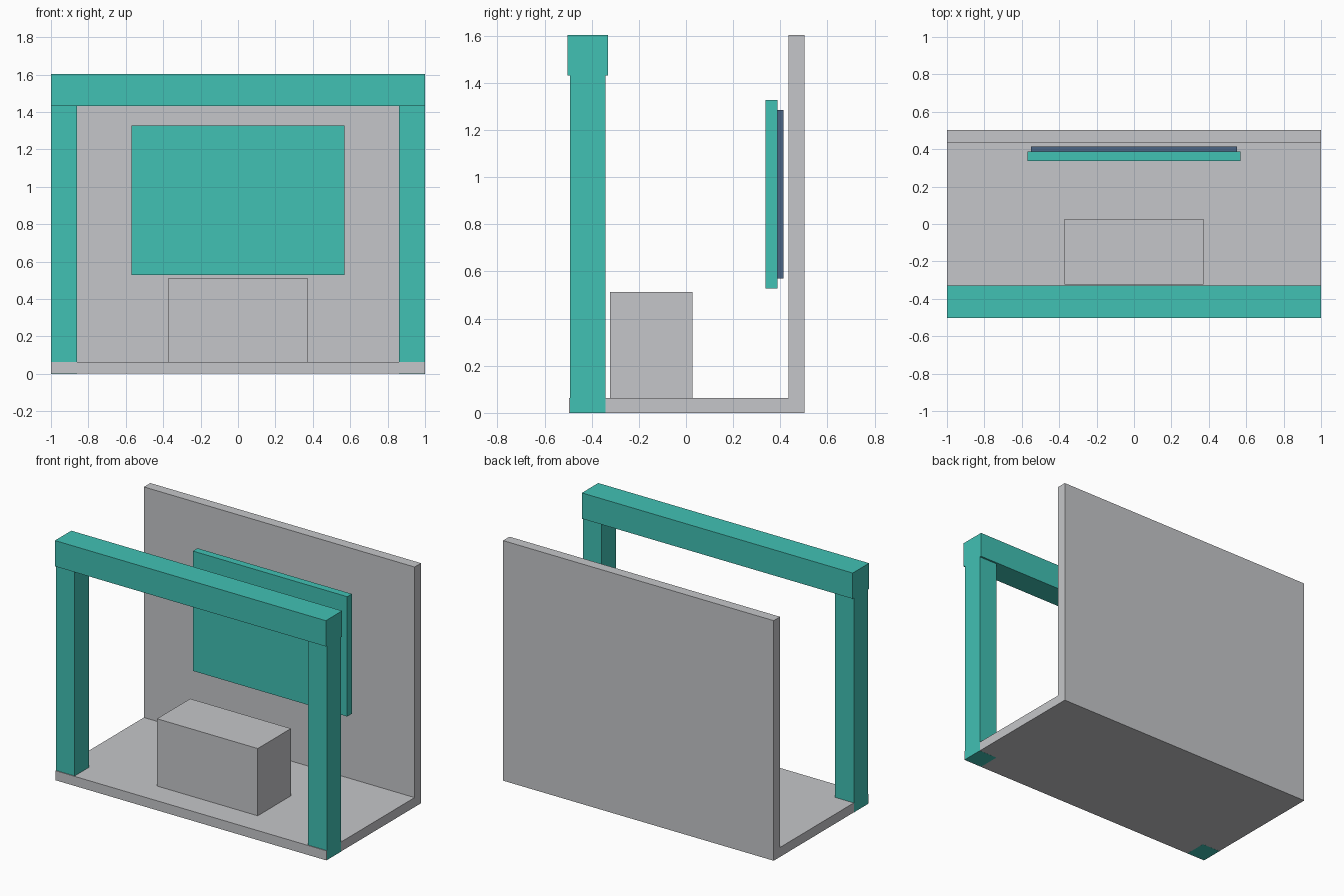
import bpy
import bmesh

if "Cube" in bpy.data.objects:
    bpy.data.objects.remove(bpy.data.objects["Cube"])


def material(name, color):
    m = bpy.data.materials.new(name)
    m.diffuse_color = (*color, 1.0)
    m.use_nodes = True
    m.node_tree.nodes["Principled BSDF"].inputs["Base Color"].default_value = m.diffuse_color
    return m


grey = material("light grey", (0.56, 0.565, 0.585))
teal = material("teal", (0.053, 0.533, 0.456))
slate = material("slate blue", (0.07, 0.13, 0.23))


def prism(name, profile, x0, x1, mat):
    """Extrude a (y, z) profile along x."""
    bm = bmesh.new()
    face = bm.faces.new([bm.verts.new((x0, y, z)) for y, z in profile])
    result = bmesh.ops.extrude_face_region(bm, geom=[face])
    moved = [v for v in result["geom"] if isinstance(v, bmesh.types.BMVert)]
    bmesh.ops.translate(bm, verts=moved, vec=(x1 - x0, 0, 0))
    bmesh.ops.recalc_face_normals(bm, faces=bm.faces)
    mesh = bpy.data.meshes.new(name)
    bm.to_mesh(mesh)
    bm.free()
    mesh.materials.append(mat)
    obj = bpy.data.objects.new(name, mesh)
    bpy.context.collection.objects.link(obj)
    return obj


def box(name, x, y, z, mat):
    (y0, y1), (z0, z1) = y, z
    return prism(name, [(y0, z0), (y1, z0), (y1, z1), (y0, z1)], x[0], x[1], mat)


# Floor and back wall as one L-shaped shell, a hair inside the posts' faces
W = 0.9995
prism("floor_and_back_wall",
      [(-0.496, 0.0005), (0.5025, 0.0005), (0.5025, 1.603),
       (0.435, 1.603), (0.435, 0.064), (-0.496, 0.064)], -W, W, grey)

# Front frame: two posts carrying a beam
for side, x in (("left", (-1.0, -0.862)), ("right", (0.862, 1.0))):
    box(side + "_post", x, (-0.491, -0.342), (0.0, 1.431), teal)
box("top_beam", (-1.0, 1.0), (-0.5025, -0.33), (1.431, 1.603), teal)

# Counter block
box("counter", (-0.372, 0.372), (-0.323, 0.027), (0.064, 0.513), grey)

# Display panel with its backing plate
box("display_panel", (-0.57, 0.57), (0.338, 0.387), (0.527, 1.327), teal)
box("panel_backing", (-0.55, 0.55), (0.387, 0.414), (0.57, 1.285), slate)
